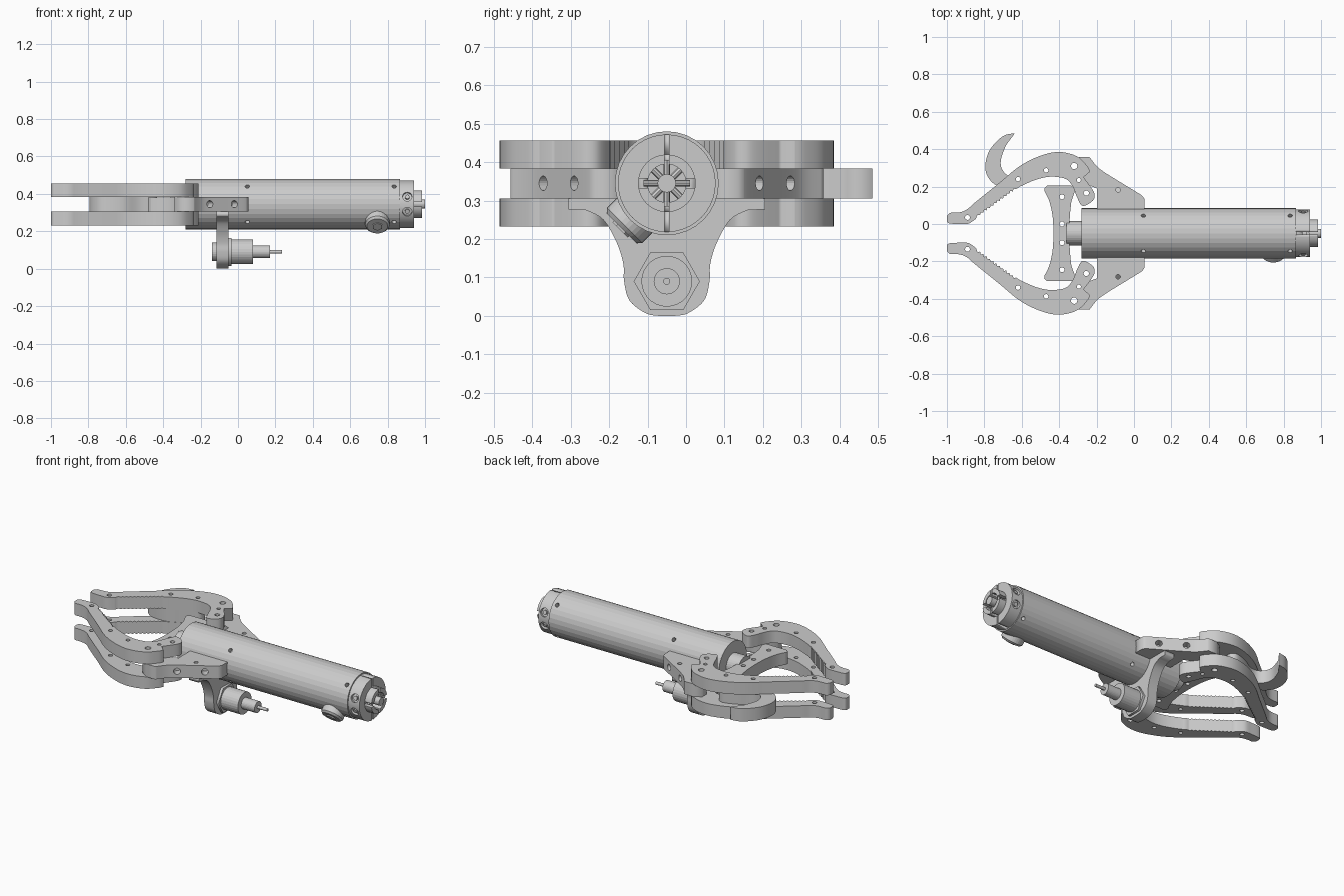
import bpy, bmesh
from math import sin, cos, pi, radians
from mathutils import Vector, Matrix

if "Cube" in bpy.data.objects:
    bpy.data.objects.remove(bpy.data.objects["Cube"])

CY, CZ = -0.05, 0.345          # main axis of the tool (runs along x)
X_AXIS = Matrix(((0, 0, 1, 0), (1, 0, 0, 0), (0, 1, 0, 0), (0, 0, 0, 1)))


def smooth(pts, closed=False, n=5):
    """Catmull-Rom curve through a few points."""
    p = [Vector(q) for q in pts]
    m, out = len(p), []
    for i in range(m if closed else m - 1):
        if closed:
            a, b, c, d = (p[(i + k) % m] for k in (-1, 0, 1, 2))
        else:
            a, b, c, d = p[max(i - 1, 0)], p[i], p[i + 1], p[min(i + 2, m - 1)]
        for j in range(n):
            t = j / n
            out.append(0.5 * (2 * b + (c - a) * t + (2 * a - 5 * b + 4 * c - d) * t * t
                              + (3 * b - a - 3 * c + d) * t ** 3))
    if not closed:
        out.append(p[-1])
    return [tuple(q) for q in out]


def circle(x, y, r, n=20):
    return [(x + r * cos(2 * pi * i / n), y + r * sin(2 * pi * i / n)) for i in range(n)]


def plate(name, loops, lo, hi, along_x=False):
    """Filled outline with holes, extruded along z (or along x)."""
    cu = bpy.data.curves.new(name, 'CURVE')
    cu.dimensions, cu.fill_mode, cu.extrude = '2D', 'BOTH', (hi - lo) / 2
    for pts in loops:
        s = cu.splines.new('POLY')
        s.points.add(len(pts) - 1)
        for q, (x, y) in zip(s.points, pts):
            q.co = (x, y, 0, 1)
        s.use_cyclic_u = True
    tmp = bpy.data.objects.new(name + "_curve", cu)
    bpy.context.collection.objects.link(tmp)
    me = bpy.data.meshes.new_from_object(tmp.evaluated_get(bpy.context.evaluated_depsgraph_get()))
    bpy.data.objects.remove(tmp)
    me.transform(Matrix.Translation((0, 0, (lo + hi) / 2)))
    if along_x:
        me.transform(X_AXIS)
    bm = bmesh.new()
    bm.from_mesh(me)
    bmesh.ops.remove_doubles(bm, verts=bm.verts, dist=1e-5)
    bmesh.ops.recalc_face_normals(bm, faces=bm.faces)
    bm.to_mesh(me)
    bm.free()
    ob = bpy.data.objects.new(name, me)
    bpy.context.collection.objects.link(ob)
    return ob


def rod(name, a, b, r, n=32, r2=None):
    """Cylinder or cone from point a to point b."""
    a, b = Vector(a), Vector(b)
    bm = bmesh.new()
    bmesh.ops.create_cone(bm, cap_ends=True, segments=n, radius1=r,
                          radius2=r if r2 is None else r2, depth=(b - a).length)
    rot = (b - a).to_track_quat('Z', 'Y').to_matrix().to_4x4()
    bmesh.ops.transform(bm, verts=bm.verts, matrix=Matrix.Translation((a + b) / 2) @ rot)
    me = bpy.data.meshes.new(name)
    bm.to_mesh(me)
    bm.free()
    ob = bpy.data.objects.new(name, me)
    bpy.context.collection.objects.link(ob)
    return ob


def box(name, lo, hi):
    return plate(name, [[(lo[0], lo[1]), (hi[0], lo[1]), (hi[0], hi[1]), (lo[0], hi[1])]], lo[2], hi[2])


def cut(ob, cutters):
    for c in cutters:
        c.hide_render = True
        m = ob.modifiers.new("cut", 'BOOLEAN')
        m.operation, m.solver, m.object = 'DIFFERENCE', 'EXACT', c
    me = bpy.data.meshes.new_from_object(ob.evaluated_get(bpy.context.evaluated_depsgraph_get()))
    ob.modifiers.clear()
    ob.data = me
    for c in cutters:
        bpy.data.objects.remove(c)


def radial(x, deg, r, d0, d1, n=16, name="cutter"):
    """Rod pointing outward from the main axis."""
    d = Vector((0, cos(radians(deg)), sin(radians(deg))))
    o = Vector((x, CY, CZ))
    return rod(name, o + d * d0, o + d * d1, r, n)


def flip(pts, s):
    return [(x, CY + s * (y - CY)) for x, y in pts]


# main tube with eight screw holes
tube = rod("main_tube", (-0.28, CY, CZ), (0.865, CY, CZ), 0.135)
cut(tube, [radial(x, a, 0.012, 0.105, 0.16) for x in (0.05, 0.835) for a in (45, 135, 225, 315)])
rod("push_rod", (-0.36, CY, CZ), (-0.27, CY, CZ), 0.065)

# slotted end cap, screws and collet
cap = plate("end_cap", [circle(CY, CZ, 0.127, 40), circle(CY, CZ, 0.074, 32)], 0.86, 0.94, True)
angles = (19, -19, 161, 199)
cut(cap, [radial(0.905, a, 0.025, 0.11, 0.15, 20) for a in angles]
    + [box("slot", (0.87, CY - 0.006, 0.18), (0.96, CY + 0.006, 0.5))])
for a in angles:
    radial(0.905, a, 0.012, 0.1, 0.122, 12, "cap_screw")
collet = plate("collet", [circle(CY, CZ, 0.075, 32), circle(CY, CZ, 0.05, 32)], 0.86, 0.985, True)
cut(collet, [box("slot", (0.9, CY - 0.006, 0.2), (1.0, CY + 0.006, 0.5)),
             box("slot", (0.9, CY - 0.2, CZ - 0.012), (1.0, CY + 0.2, CZ + 0.012))])
rod("collet_core", (0.86, CY, CZ), (1.0, CY, CZ), 0.024, 20)
for k in range(8):
    radial(0.93, 45 * k, 0.009, 0.02, 0.06, 8, "collet_spoke")

# round knob on the lower side of the tube
kn = Vector((0, -1, -1)).normalized()
ko = Vector((0.745, CY, CZ))
knob = rod("side_knob", ko + kn * 0.1, ko + kn * 0.155, 0.065)
rod("side_knob_rim", ko + kn * 0.155, ko + kn * 0.166, 0.065, r2=0.055)
rod("side_knob_screw", ko + kn * 0.16, ko + kn * 0.172, 0.028, 6)

# jaw outline: smooth back and pivot lobe, serrated gripping edge
outer = smooth([(-0.985, 0.06), (-0.93, 0.063), (-0.89, 0.08), (-0.85, 0.115), (-0.72, 0.22), (-0.61, 0.31),
                (-0.5, 0.365), (-0.4, 0.385), (-0.305, 0.362), (-0.25, 0.31), (-0.235, 0.28)])
lobe = smooth([(-0.27, 0.25), (-0.222, 0.185), (-0.21, 0.15), (-0.225, 0.12), (-0.275, 0.097),
               (-0.303, 0.14), (-0.325, 0.195), (-0.355, 0.235), (-0.40, 0.25), (-0.46, 0.252), (-0.53, 0.235), (-0.61, 0.2)])
a, b = Vector((-0.63, 0.187)), Vector((-0.84, 0.035))
nrm = Vector((-0.59, 0.81))
teeth = []
for i in range(12):
    q = a.lerp(b, i / 12)
    teeth += [tuple(q), tuple(q + (b - a) / 26 + nrm * 0.01)]
tip = smooth([(-0.845, 0.028), (-0.885, 0.002), (-0.93, 0.0), (-0.985, 0.003), (-1.0, 0.015), (-1.0, 0.045)])
jaw = outer + lobe + teeth + tip
jaw_holes = [(-0.89, 0.035, 0.013), (-0.62, 0.24, 0.012), (-0.47, 0.287, 0.012),
             (-0.32, 0.31, 0.017), (-0.295, 0.235, 0.011), (-0.255, 0.165, 0.014)]

# bracket joining each jaw pivot to the tube
bracket = [(0.055, 0.06), (0.055, 0.135)] + smooth(
    [(0.045, 0.15), (0.02, 0.167), (-0.08, 0.228), (-0.16, 0.278), (-0.2, 0.31), (-0.237, 0.357)]) + [
    (-0.295, 0.357), (-0.34, 0.33), (-0.34, 0.29), (-0.25, 0.21), (-0.197, 0.19), (-0.197, 0.06)]

for s, side in ((1, "back"), (-1, "front")):
    loops = [flip(jaw, s)] + [flip(circle(*h), s) for h in jaw_holes]
    plate(side + "_jaw_upper", loops, 0.383, 0.456)
    plate(side + "_jaw_lower", loops, 0.232, 0.305)
    br = plate(side + "_bracket", [flip(bracket, s), flip(circle(-0.085, 0.182, 0.012), s),
                                   flip(circle(-0.32, 0.31, 0.017), s)], 0.305, 0.383)
    d = Vector((0.53, 0.85 * s, 0))
    holes = []
    for x, y in ((-0.02, 0.19), (-0.15, 0.272)):
        p = Vector((x, CY + s * (y - CY), CZ))
        holes.append(rod("cutter", p - d * 0.05, p + d * 0.05, 0.019, 20))
    cut(br, holes)

# hook held between the back jaw plates
hook = smooth([(-0.637, 0.485), (-0.70, 0.47), (-0.765, 0.405), (-0.793, 0.33), (-0.785, 0.26), (-0.73, 0.205),
               (-0.62, 0.2), (-0.53, 0.24), (-0.45, 0.26), (-0.435, 0.3), (-0.47, 0.325), (-0.55, 0.3),
               (-0.62, 0.26), (-0.675, 0.26), (-0.708, 0.30), (-0.71, 0.35), (-0.685, 0.42)])
plate("hook", [hook] + [circle(*h) for h in jaw_holes[1:3]], 0.305, 0.383)

# waisted crossbar pushed by the rod
half = smooth([(-0.43, -0.05), (-0.435, 0.04), (-0.452, 0.12), (-0.478, 0.175)]) + smooth(
    [(-0.48, 0.19), (-0.465, 0.205)]) + smooth([(-0.335, 0.205), (-0.315, 0.19), (-0.318, 0.17)]) + smooth(
    [(-0.335, 0.12), (-0.343, 0.04), (-0.345, -0.05)])
bar = half + flip(half, -1)[::-1][1:-1]
plate("crossbar", [bar] + [circle(-0.385, y, 0.013) for y in (0.145, 0.0, -0.1, -0.245)], 0.307, 0.381)

# hanger plate below the tube
hr = [(0.255, 0.305), (0.255, 0.277)] + smooth(
    [(0.21, 0.275), (0.165, 0.25), (0.13, 0.19), (0.113, 0.135), (0.111, 0.09), (0.097, 0.04), (0.055, 0.007), (0.02, 0.0)])
hanger = [(CY + y, z) for y, z in hr] + [(CY - y, z) for y, z in hr[::-1]]
plate("hanger", [hanger], -0.115, -0.05, True)

# stepped sensor with hex nut through the hanger
for nm, x0, x1, r in (("sensor_back", -0.138, -0.11, 0.05), ("sensor_body", -0.04, 0.08, 0.066),
                      ("sensor_neck", 0.07, 0.17, 0.034), ("sensor_cable", 0.16, 0.235, 0.009)):
    rod(nm, (x0, CY, 0.09), (x1, CY, 0.09), r, 28)
plate("hex_nut", [circle(CY, 0.09, 0.086, 6)], -0.052, -0.035, True)
